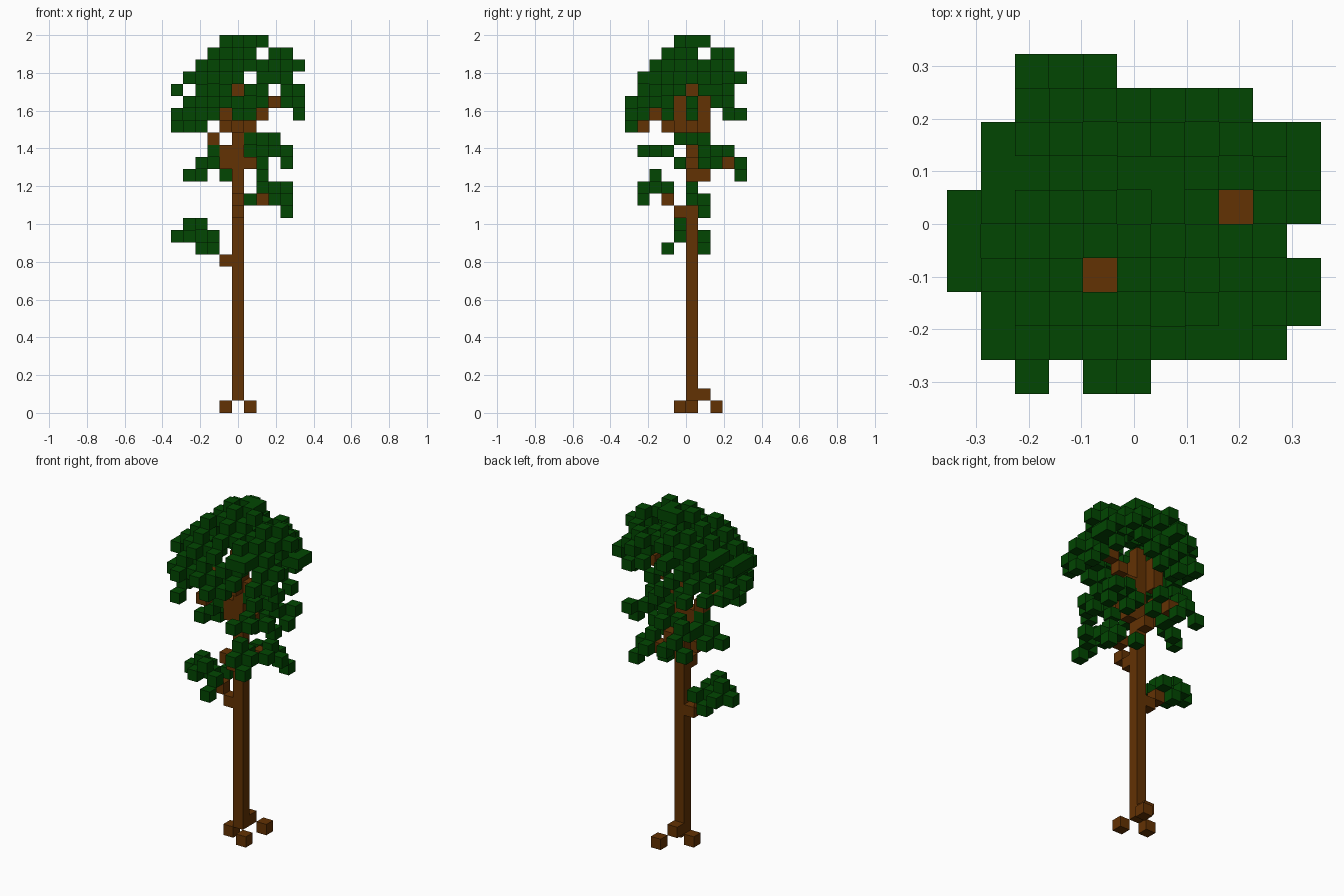
import bpy
import bmesh
from mathutils import Matrix

SIZE = 2 / 31  # edge length of one block
COLS, ROWS = 11, 10

if "Cube" in bpy.data.objects:
    bpy.data.objects.remove(bpy.data.objects["Cube"], do_unlink=True)


def flat_material(name, colour):
    mat = bpy.data.materials.new(name)
    mat.use_nodes = True
    mat.diffuse_color = colour
    node = mat.node_tree.nodes["Principled BSDF"]
    node.inputs["Base Color"].default_value = colour
    return mat


bark = flat_material("bark_brown", (0.124, 0.032, 0.001, 1))
leaf = flat_material("leaf_green", (0.0005, 0.061, 0.0005, 1))
used = set()


def blocks(name, cells, mat):
    """Build one object out of unit blocks, dropping faces hidden between blocks."""
    cells = set(cells) - used
    used.update(cells)
    bm = bmesh.new()
    for x, y, z in sorted(cells):
        spot = ((x - 5) * SIZE, (y - 4.5) * SIZE, (z + 0.5) * SIZE)
        bmesh.ops.create_cube(bm, size=SIZE, matrix=Matrix.Translation(spot))
    groups = {}
    for face in bm.faces:
        key = tuple(round(c / SIZE * 4) for c in face.calc_center_median())
        groups.setdefault(key, []).append(face)
    hidden = [f for pair in groups.values() if len(pair) > 1 for f in pair]
    bmesh.ops.delete(bm, geom=hidden, context="FACES")
    mesh = bpy.data.meshes.new(name)
    bm.to_mesh(mesh)
    bm.free()
    mesh.materials.append(mat)
    bpy.context.collection.objects.link(bpy.data.objects.new(name, mesh))


def layer(z, *spots):
    return [(x, y, z) for x, y in spots]


# Trunk and roots
blocks("trunk", [(5, 5, z) for z in range(1, 27)], bark)
blocks("roots", layer(0, (4, 5), (6, 4), (6, 7)) + layer(1, (5, 6)), bark)

# Branches
blocks("low_branch", [(4, 5, 12), (3, 5, 13)], bark)
blocks("front_branch", [(5, 4, 16), (5, 3, 17)], bark)
blocks("left_branch", [(7, 5, 17)], bark)
blocks("back_branch", [(5, 6, 19), (4, 8, 20)], bark)
blocks("side_branches",
       [(4, 5, 20), (4, 5, 21), (3, 5, 22), (2, 5, 23), (6, 5, 20)], bark)
blocks("crown_branches",
       layer(23, (4, 1), (4, 3), (5, 4), (4, 6), (6, 5))
       + layer(24, (4, 2), (5, 4), (4, 6), (7, 5))
       + layer(25, (5, 4), (4, 6), (8, 5)), bark)

# Leaf sprigs below the crown, each an open checkered cluster
blocks("low_sprig",
       layer(13, (3, 3), (2, 6))
       + layer(14, (0, 5), (1, 4), (1, 6), (2, 5), (3, 4), (3, 6))
       + layer(15, (1, 5), (2, 4)), leaf)
blocks("front_sprig",
       layer(17, (8, 1))
       + layer(18, (7, 1), (7, 3), (8, 2), (9, 3))
       + layer(19, (7, 2)), leaf)
blocks("left_sprig",
       layer(16, (9, 6))
       + layer(17, (6, 6), (8, 6), (9, 5))
       + layer(18, (8, 5)), leaf)
blocks("right_sprig",
       layer(19, (1, 5), (2, 6))
       + layer(20, (2, 5), (3, 6))
       + layer(21, (3, 5)), leaf)
blocks("back_sprig",
       layer(19, (2, 9), (4, 9))
       + layer(20, (3, 7), (3, 9), (5, 7))
       + layer(21, (3, 8), (4, 7), (5, 8)), leaf)
blocks("upper_sprig",
       layer(20, (7, 4), (7, 6), (9, 4), (9, 6))
       + layer(21, (7, 1), (8, 2), (7, 3), (9, 3), (6, 6), (8, 6), (9, 7))
       + layer(22, (6, 5), (7, 4), (7, 6), (8, 5)), leaf)
blocks("crown_fringe",
       layer(23, (0, 4), (1, 3), (1, 5), (2, 0), (2, 4), (2, 6)), leaf)

# Crown: a checkered dome of leaves, limited by its outline from front, side and top
FRONT = {
    30: "....####...",
    29: "...####.##.",
    28: "..#########",
    27: ".#####.###.",
    26: "#.######.##",
    25: ".##########",
    24: "###..##...#",
}
SIDE = {
    30: "....###...",
    29: "...###.##.",
    28: "..#######.",
    27: ".#########",
    26: ".########.",
    25: "#########.",
    24: "##.###..#.",
}
PLAN = [
    "..#.##.....",
    ".#########.",
    ".##########",
    "####.######",
    "##########.",
    "########.##",
    ".##########",
    ".##########",
    "..#######..",
    "....#......",
]
# Openings on the left side (row, height) where bark shows through the leaves
OPEN = {(5, 26), (4, 25), (6, 25), (6, 24)}


def dome(cell):
    x, y, z = cell
    return ((x - 5) / 5.6) ** 2 + ((y - 4.5) / 5.2) ** 2 + ((z - 23.2) / 7) ** 2


def cost(cell):
    return abs(dome(cell) - 0.9) + (sum(cell) % 2 == 0)


allowed = [(x, y, z) for z in FRONT for x in range(COLS) for y in range(ROWS)
           if FRONT[z][x] == "#" and SIDE[z][y] == "#" and PLAN[y][x] == "#"
           and not (z == 25 and x == 8) and not (x > 4 and (y, z) in OPEN)]
crown = {c for c in allowed if 0.45 < dome(c) < 1.1 and sum(c) % 2}

# Close the gaps so every outline cell holds at least one leaf block
for axes in ((0, 1), (0, 2), (1, 2)):
    lines = {}
    for cell in allowed:
        lines.setdefault(tuple(cell[a] for a in axes), []).append(cell)
    for line in lines.values():
        if not crown.intersection(line):
            crown.add(min(line, key=cost))
blocks("crown_leaves", crown, leaf)
blocks("back_tips", layer(24, (2, 9), (3, 8)), leaf)
